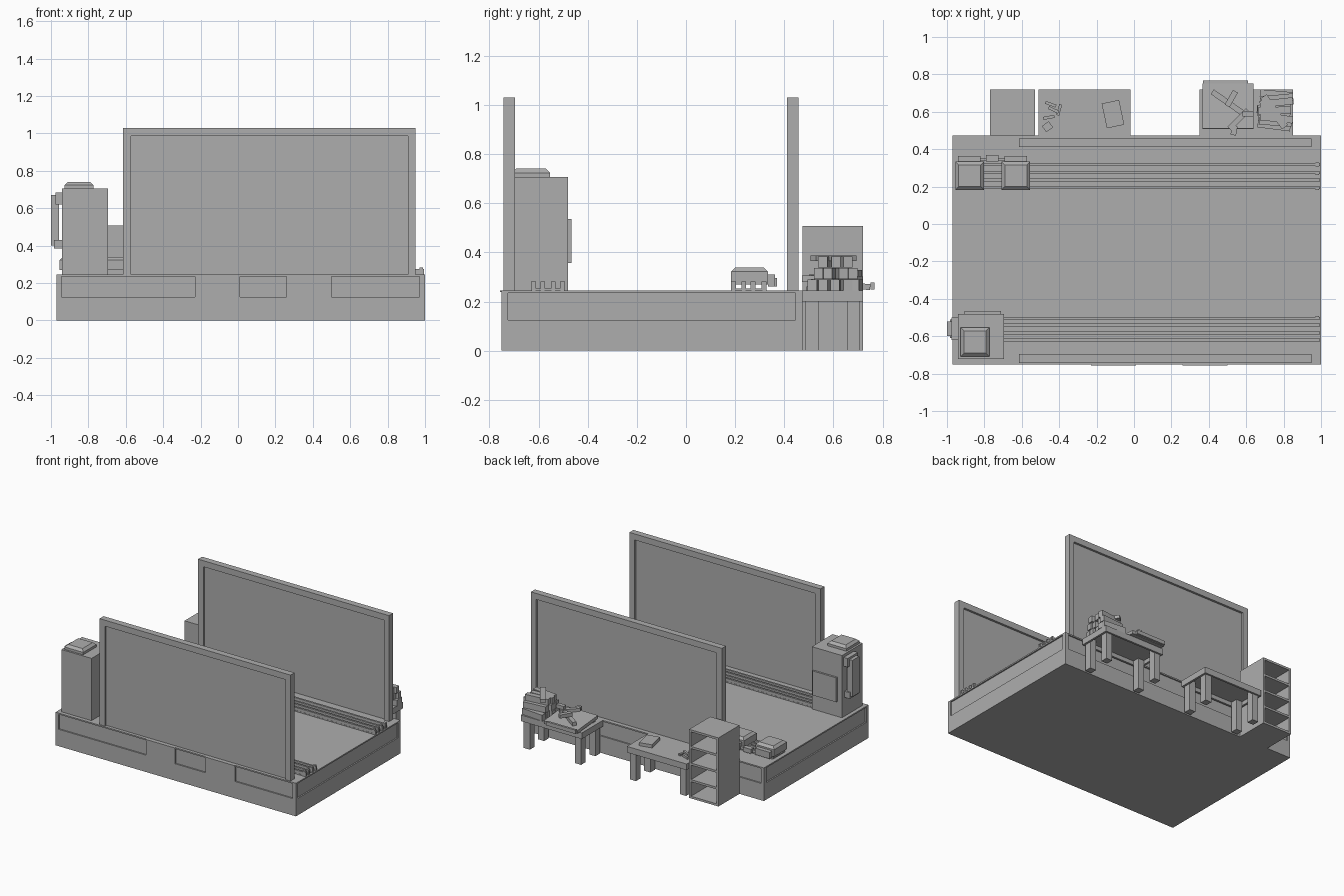
import bpy, bmesh, math, random
from mathutils import Matrix, Vector

old = bpy.data.objects.get("Cube")
if old:
    bpy.data.objects.remove(old, do_unlink=True)

grey = bpy.data.materials.new("plain grey")
grey.use_nodes = True
grey.diffuse_color = (0.42, 0.42, 0.42, 1)
grey.node_tree.nodes["Principled BSDF"].inputs["Base Color"].default_value = grey.diffuse_color
random.seed(4)


def add_box(bm, x, y, z, turn=0, tilt=0, taper=0):
    """Box from (min, max) ranges, turned about z, tilted about x, top drawn in by taper."""
    mid = Vector((sum(x) / 2, sum(y) / 2, sum(z) / 2))
    size = Vector((x[1] - x[0], y[1] - y[0], z[1] - z[0]))
    spin = Matrix.Rotation(math.radians(turn), 4, 'Z') @ Matrix.Rotation(math.radians(tilt), 4, 'X')
    verts = bmesh.ops.create_cube(bm, size=1)["verts"]
    for v in verts:
        top = v.co.z > 0
        v.co = Vector(a * b for a, b in zip(v.co, size))
        if top:
            v.co.x -= math.copysign(taper, v.co.x)
            v.co.y -= math.copysign(taper, v.co.y)
        v.co = spin @ v.co + mid


def part(name, *boxes):
    """One object made of several boxes; each box is (x, y, z, options)."""
    bm = bmesh.new()
    for b in boxes:
        add_box(bm, *b[:3], **(b[3] if len(b) > 3 else {}))
    mesh = bpy.data.meshes.new(name)
    bm.to_mesh(mesh)
    bm.free()
    mesh.materials.append(grey)
    obj = bpy.data.objects.new(name, mesh)
    bpy.context.collection.objects.link(obj)
    return obj


def carve(obj, *boxes):
    """Cut boxes out of an object and discard the cutters."""
    for b in boxes:
        cutter = part("cutter", b)
        cutter.hide_render = True
        mod = obj.modifiers.new("cut", 'BOOLEAN')
        mod.operation, mod.solver, mod.object = 'DIFFERENCE', 'EXACT', cutter
        bpy.context.view_layer.objects.active = obj
        bpy.ops.object.modifier_apply(modifier=mod.name)
        bpy.data.objects.remove(cutter, do_unlink=True)


# Platform with shallow recessed panels on its sides
FLOOR = 0.245
X0, X1, Y0, Y1 = -0.97, 1.0, -0.75, 0.474
platform = part("platform", ((X0, X1), (Y0, Y1), (0, FLOOR)))
D, PZ = 0.01, (0.125, 0.235)
carve(platform,
      *[(px, (Y0 - D, Y0 + D), PZ) for px in ((-0.945, -0.23), (0.01, 0.26), (0.5, 0.97))],
      ((-0.945, 0.97), (Y1 - D, Y1 + D), PZ),
      *[((x - D, x + D), (-0.725, 0.445), PZ) for x in (X0, X1)])
part("front_edge_strips",
     *[(px, (Y0 - 0.007, Y0), (0.238, FLOOR)) for px in ((-0.23, 0.01), (0.26, 0.5))])

# Two large framed screens
for name, y in (("front_screen", -0.742), ("back_screen", 0.411)):
    b = y + 0.047
    part(name + "_frame",
         ((-0.615, -0.572), (y, b), (FLOOR, 1.03)),
         ((0.908, 0.95), (y, b), (FLOOR, 1.03)),
         ((-0.572, 0.908), (y, b), (0.985, 1.03)))
    part(name + "_panel", ((-0.572, 0.908), (y + 0.016, b - 0.016), (FLOOR, 0.985)))

# Rails running along the platform, with end stops
for name, start, ys in (("front_rails", -0.695, (-0.503, -0.54, -0.583, -0.62)),
                        ("back_rails", -0.94, (0.318, 0.273, 0.235, 0.193))):
    boxes = [((start, 0.985), (min(ys) - 0.008, max(ys) + 0.008), (FLOOR, 0.253))]
    for y in ys:
        boxes.append(((start, 0.995), (y - 0.007, y + 0.007), (FLOOR, 0.274)))
        boxes.append(((0.97, 0.99), (y - 0.01, y + 0.01), (FLOOR, 0.282)))
    part(name, *boxes)


def cap(x, y, z, h):
    """Rounded-off block: straight lower part under a tapered top."""
    return [(x, y, (z, z + h)), (x, y, (z + h, z + h + 0.017), {"taper": 0.018})]


# Tall cabinet with a cap, a rear door and a side handle
part("cabinet", ((-0.942, -0.695), (-0.722, -0.48), (FLOOR, 0.706)))
part("cabinet_cap", *cap((-0.927, -0.773), (-0.708, -0.553), 0.706, 0.018))
part("cabinet_door", ((-0.905, -0.71), (-0.48, -0.466), (0.356, 0.536)))
part("cabinet_handle",
     ((-1.0, -0.957), (-0.6, -0.52), (0.40, 0.67)),
     ((-0.975, -0.942), (-0.62, -0.5), (0.62, 0.685)),
     ((-0.985, -0.942), (-0.61, -0.51), (0.385, 0.43)))

# Two carts sitting on the back rails, joined by a coupling
for name, x in (("left_cart", -0.955), ("right_cart", -0.708)):
    part(name, *cap((x, x + 0.153), (0.183, 0.333), 0.27, 0.052))
    part(name + "_tail", ((x + 0.015, x + 0.135), (0.333, 0.363), (0.262, 0.31)))
part("cart_coupling", ((-0.79, -0.725), (0.335, 0.37), (0.262, 0.295)),
     ((-0.82, -0.69), (0.338, 0.352), (0.265, 0.285)))

# Bookcase open to the back
part("bookcase",
     *[(sx, (Y1, 0.72), (0, 0.508)) for sx in ((-0.77, -0.755), (-0.545, -0.53))],
     ((-0.755, -0.545), (Y1, 0.487), (0, 0.508)),
     *[((-0.755, -0.545), (0.487, 0.72), (z, z + 0.016)) for z in (0, 0.123, 0.246, 0.369, 0.492)])


def table(name, x0, x1):
    """Table with a thin top, an apron and four legs."""
    y0, y1 = Y1, 0.72
    part(name + "_top", ((x0, x1), (y0, y1), (0.23, FLOOR)))
    part(name + "_apron",
         *[((x0, x1), y, (0.2, 0.23)) for y in ((y0, y0 + 0.015), (y1 - 0.015, y1))],
         *[(x, (y0, y1), (0.2, 0.23)) for x in ((x0, x0 + 0.015), (x1 - 0.015, x1))])
    part(name + "_legs",
         *[((x, x + 0.05), (y, y + 0.052), (0, 0.23))
           for x in (x0 + 0.015, x1 - 0.065) for y in (y0 + 0.013, y1 - 0.065)])


table("middle_table", -0.51, -0.02)
table("side_table", 0.35, 0.85)

# Book and small scraps on the middle table
part("book", ((-0.16, -0.065), (0.52, 0.655), (FLOOR, 0.268), {"turn": 12}))
part("scraps",
     *[((x - 0.03, x + 0.03), (y - 0.008, y + 0.008), (FLOOR, z), {"turn": t})
       for x, y, z, t in ((-0.445, 0.64, 0.262, -20), (-0.43, 0.61, 0.27, -25),
                          (-0.455, 0.57, 0.268, 10), (-0.4, 0.61, 0.258, 75))],
     ((-0.485, -0.44), (0.5, 0.54), (FLOOR, 0.262), {"turn": 35}))

# Sloping drawing board with a lip and loose sticks
part("drawing_board",
     ((0.365, 0.64), (0.508, 0.75), (0.257, 0.281), {"tilt": -5}),
     ((0.37, 0.61), (0.75, 0.766), (0.25, 0.278)),
     ((0.38, 0.62), (0.515, 0.545), (FLOOR, 0.27)))
part("sticks",
     *[((x - l, x + l), (y - 0.015, y + 0.015), (z, z + 0.026), {"turn": t})
       for x, y, z, l, t in ((0.5, 0.65, 0.276, 0.1, -35), (0.52, 0.67, 0.302, 0.045, 60),
                             (0.56, 0.56, 0.285, 0.07, 45), (0.61, 0.59, 0.31, 0.03, 0),
                             (0.535, 0.5, 0.28, 0.025, 80))])

# Untidy pile of planks
planks = []
for row, z in enumerate((0.245, 0.292, 0.339)):
    for i in range(5 - row):
        y = 0.525 + 0.042 * i + 0.02 * row
        x = 0.755 + random.uniform(-0.012, 0.012)
        planks.append(((x - 0.088, x + 0.088), (y - 0.019, y + 0.019), (z, z + 0.044),
                       {"turn": random.uniform(-9, 9)}))
planks.append(((0.65, 0.85), (0.58, 0.62), (0.365, 0.388), {"turn": -55}))
part("plank_pile", *planks)
